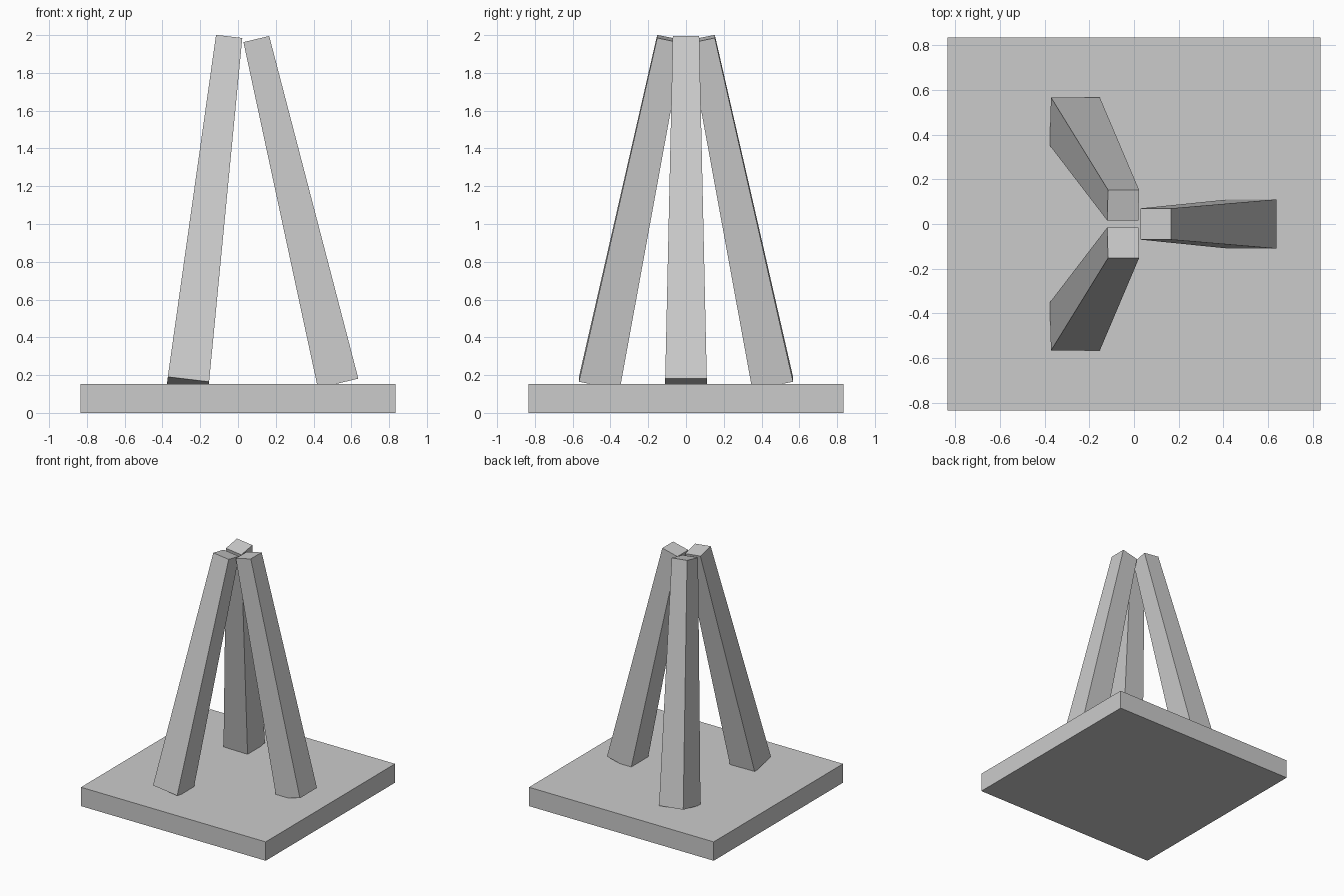
import bpy, bmesh
from math import radians, asin, atan2
from mathutils import Vector, Matrix

if "Cube" in bpy.data.objects:
    bpy.data.objects.remove(bpy.data.objects["Cube"])


def make_object(name, bm):
    bmesh.ops.recalc_face_normals(bm, faces=bm.faces)
    mesh = bpy.data.meshes.new(name)
    bm.to_mesh(mesh)
    bm.free()
    obj = bpy.data.objects.new(name, mesh)
    bpy.context.collection.objects.link(obj)
    return obj


# Square base slab
bm = bmesh.new()
bmesh.ops.create_cube(bm, size=1)
bmesh.ops.scale(bm, vec=(1.67, 1.67, 0.154), verts=bm.verts)
bmesh.ops.translate(bm, vec=(0, 0, 0.077), verts=bm.verts)
make_object("base", bm)


def tapered_leg(name, foot, top, foot_half=0.11, top_half=0.07):
    """Square tapered beam from foot to top, leaning without twist."""
    axis = top - foot
    d = axis.normalized()
    bm = bmesh.new()
    bmesh.ops.create_cube(bm, size=2)
    for v in bm.verts:
        half = top_half if v.co.z > 0 else foot_half
        v.co.x *= half
        v.co.y *= half
        v.co.z *= axis.length / 2
    obj = make_object(name, bm)
    lean = (Matrix.Rotation(atan2(d.x, d.z), 4, 'Y')
            @ Matrix.Rotation(-asin(d.y), 4, 'X'))
    obj.matrix_world = Matrix.Translation((foot + top) / 2) @ lean


# Three legs leaning together
for i, label in enumerate(("right", "back_left", "front_left")):
    turn = Matrix.Rotation(radians(120 * i), 3, 'Z')
    tapered_leg(label + "_leg",
                turn @ Vector((0.53, 0, 0.156)),
                turn @ Vector((0.097, 0, 1.979)))
